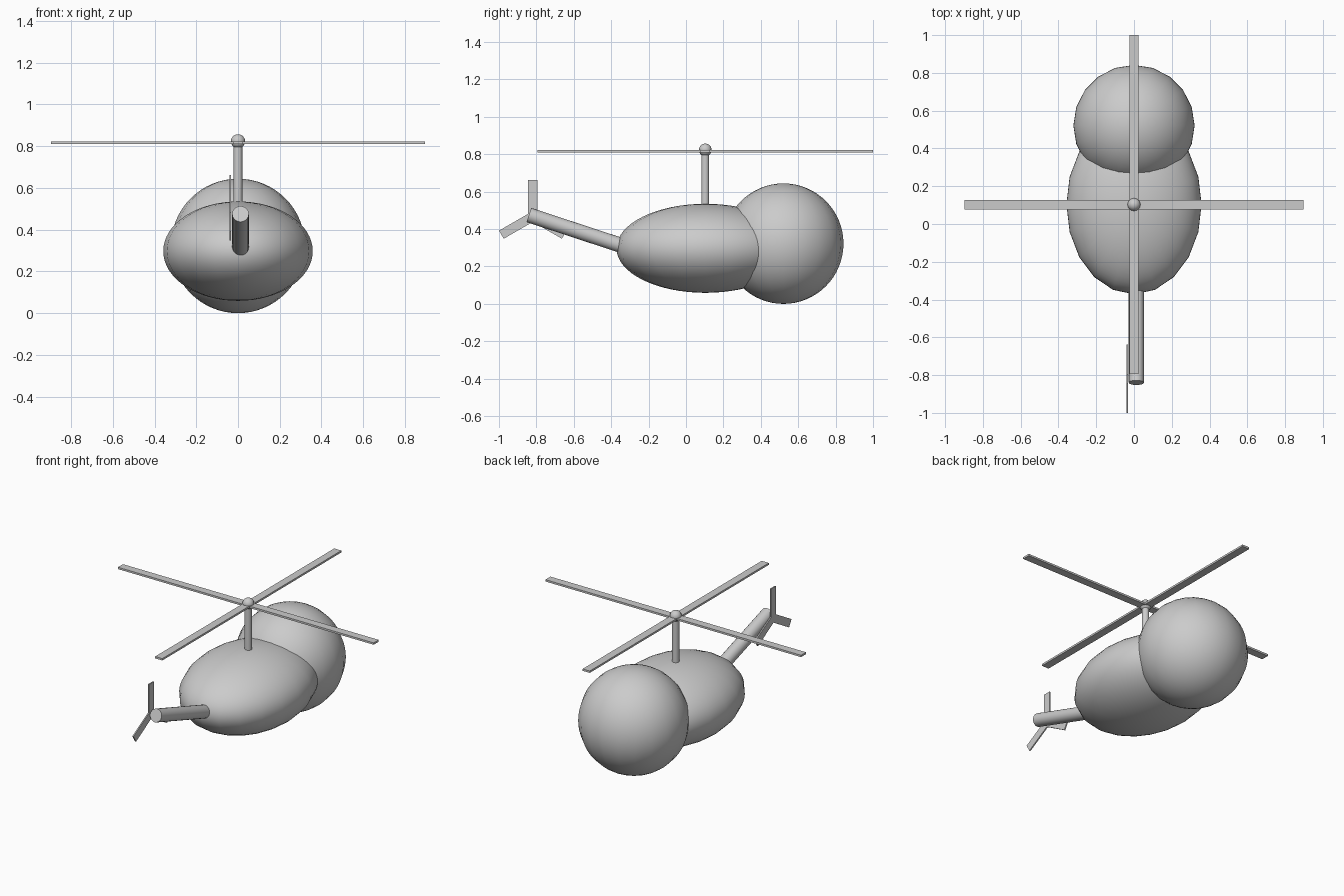
import bpy
from math import radians
from mathutils import Vector, Matrix

if "Cube" in bpy.data.objects:
    bpy.data.objects.remove(bpy.data.objects["Cube"])


def smooth(ob, angle=35):
    bpy.context.view_layer.objects.active = ob
    bpy.ops.object.shade_smooth_by_angle(angle=radians(angle))


def ellipsoid(name, loc, radii, segs=20, rings=32):
    bpy.ops.mesh.primitive_uv_sphere_add(segments=segs, ring_count=rings, radius=1, location=loc)
    ob = bpy.context.object
    ob.name = name
    ob.scale = radii
    bpy.ops.object.transform_apply(location=False, rotation=False, scale=True)
    smooth(ob)
    return ob


def rod(name, a, b, radius, sides=20):
    a, b = Vector(a), Vector(b)
    bpy.ops.mesh.primitive_cylinder_add(vertices=sides, radius=radius, depth=(b - a).length,
                                        location=(a + b) / 2)
    ob = bpy.context.object
    ob.name = name
    ob.rotation_euler = (b - a).to_track_quat('Z', 'Y').to_euler()
    smooth(ob)
    return ob


def box(name, loc, size, rot=(0, 0, 0)):
    bpy.ops.mesh.primitive_cube_add(size=1, location=loc, rotation=rot)
    ob = bpy.context.object
    ob.name = name
    ob.scale = size
    bpy.ops.object.transform_apply(location=False, rotation=False, scale=True)
    return ob


# Cabin bubble and fuselage
ellipsoid("cabin_bubble", (0, 0.521, 0.322), (0.321, 0.321, 0.322))
ellipsoid("fuselage", (0, 0.104, 0.297), (0.358, 0.476, 0.238))

# Main rotor: mast, hub and two crossed blades
HUB_Y = 0.103
rod("rotor_mast", (0, HUB_Y, 0.45), (0, HUB_Y, 0.82), 0.021)
ellipsoid("rotor_hub", (0, HUB_Y, 0.823), (0.034,) * 3, 16, 12)
for i in range(2):
    box(f"main_blade_{i + 1}", (0, HUB_Y, 0.816), (1.794, 0.05, 0.012), (0, 0, radians(90 * i)))

# Tail boom rising to the rear
rod("tail_boom", (0.012, -0.84, 0.475), (0.012, -0.22, 0.271), 0.04)

# Tail rotor: three blades beside the boom end
hub = Vector((-0.037, -0.819, 0.467))
LENGTH = 0.194
for i in range(3):
    a = radians(120 * i)
    offset = Matrix.Rotation(a, 3, 'X') @ Vector((0, 0, LENGTH / 2))
    box(f"tail_blade_{i + 1}", hub + offset, (0.008, 0.05, LENGTH), (a, 0, 0))
